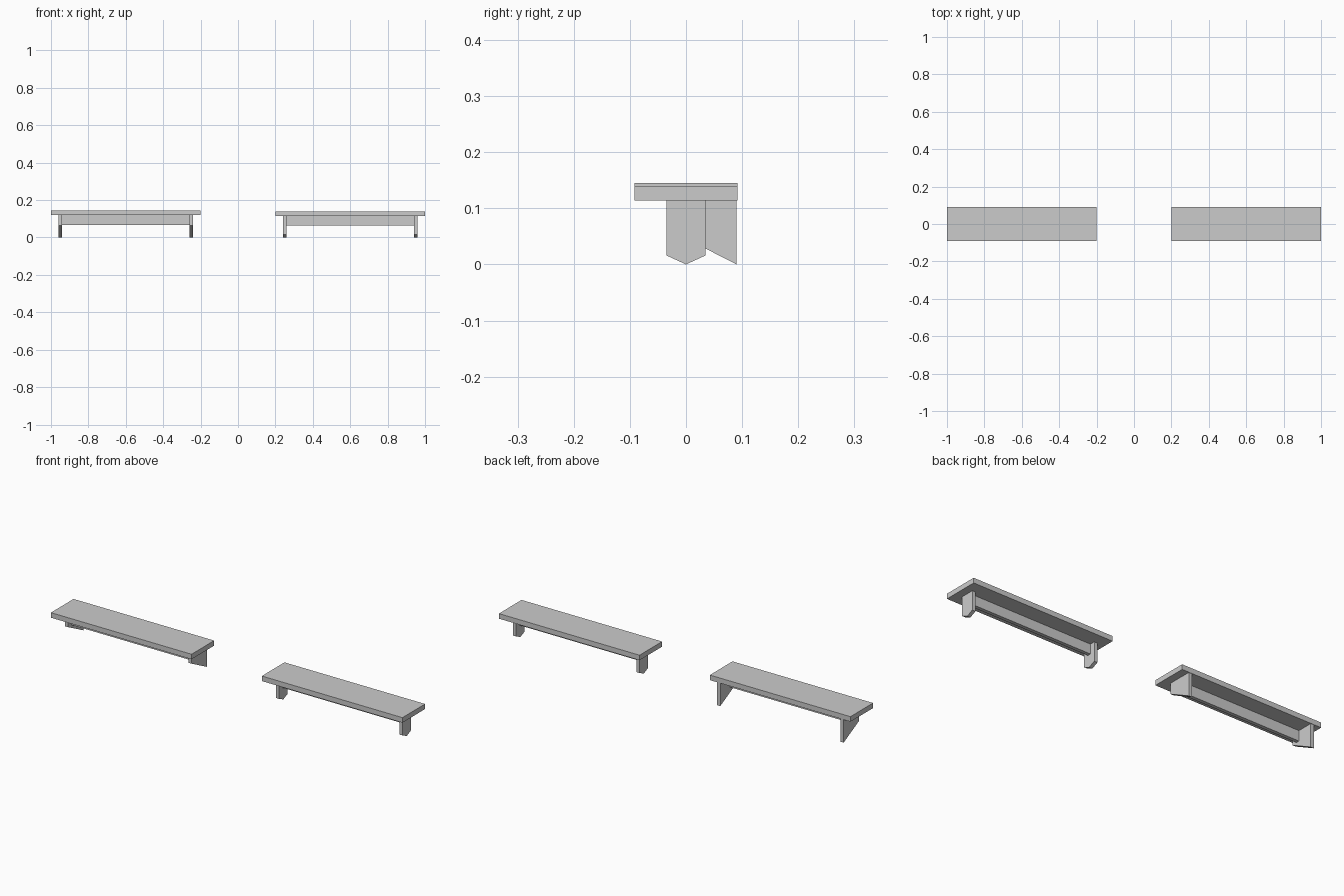
import bpy, bmesh

if "Cube" in bpy.data.objects:
    bpy.data.objects.remove(bpy.data.objects["Cube"])


def prism(name, profile, x0, x1):
    """Extrude a (y, z) profile from x0 to x1."""
    bm = bmesh.new()
    face = bm.faces.new([bm.verts.new((x0, y, z)) for y, z in profile])
    ext = bmesh.ops.extrude_face_region(bm, geom=[face])
    moved = [v for v in ext["geom"] if isinstance(v, bmesh.types.BMVert)]
    bmesh.ops.translate(bm, verts=moved, vec=(x1 - x0, 0, 0))
    bmesh.ops.recalc_face_normals(bm, faces=bm.faces)
    mesh = bpy.data.meshes.new(name)
    bm.to_mesh(mesh)
    bm.free()
    bpy.context.collection.objects.link(bpy.data.objects.new(name, mesh))


def rect(y0, y1, z0, z1):
    return [(y0, z0), (y1, z0), (y1, z1), (y0, z1)]


def shelf(prefix, cx, under, rail_bottom, bracket):
    # flat board
    prism(prefix + "_board", rect(-0.092, 0.092, under, under + 0.026), cx - 0.4, cx + 0.4)
    # rail between the brackets
    prism(prefix + "_rail", rect(-0.009, 0.009, rail_bottom, under), cx - 0.342, cx + 0.342)
    # pair of end brackets
    for side, s in (("left", -1), ("right", 1)):
        mid = cx + s * 0.351
        prism(f"{prefix}_{side}_bracket", bracket, mid - 0.009, mid + 0.009)


# wall shelf with sloped brackets flush with the back edge
shelf("wall_shelf", -0.6, 0.119, 0.066,
      [(0.09, 0.0), (0.09, 0.119), (-0.035, 0.119), (-0.035, 0.064)])
# bench shelf with pointed brackets
shelf("bench_shelf", 0.6, 0.114, 0.064,
      [(0.0, 0.0), (0.035, 0.016), (0.035, 0.114), (-0.035, 0.114), (-0.035, 0.016)])
